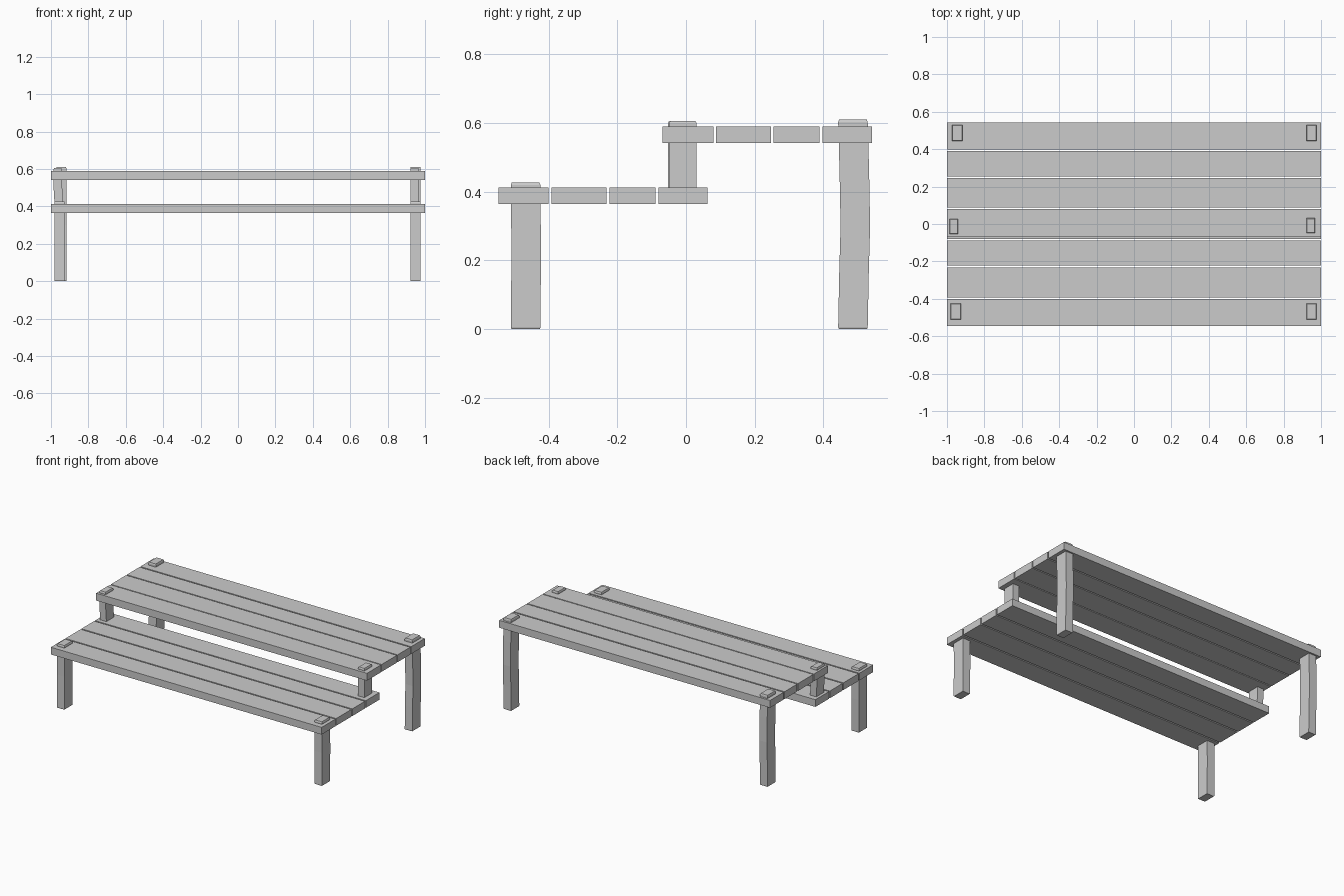
import bpy, bmesh

if "Cube" in bpy.data.objects:
    bpy.data.objects.remove(bpy.data.objects["Cube"])


def make_object(name, bm):
    bmesh.ops.recalc_face_normals(bm, faces=bm.faces)
    mesh = bpy.data.meshes.new(name)
    bm.to_mesh(mesh)
    bm.free()
    obj = bpy.data.objects.new(name, mesh)
    bpy.context.collection.objects.link(obj)
    return obj


def plank(name, y0, y1, z0, z1):
    bm = bmesh.new()
    bmesh.ops.create_cube(bm, size=1)
    for v in bm.verts:
        v.co.x *= 2
        v.co.y = y0 if v.co.y < 0 else y1
        v.co.z = z0 if v.co.z < 0 else z1
    make_object(name, bm)


def post(name, x, y, sx, sy, sections):
    """Slightly crooked timber: sections are (z, x shift, y shift, inset)."""
    bm = bmesh.new()
    rings = []
    for z, dx, dy, inset in sections:
        hx, hy = sx / 2 - inset, sy / 2 - inset
        rings.append([bm.verts.new((x + dx + a * hx, y + dy + b * hy, z))
                      for a, b in ((-1, -1), (1, -1), (1, 1), (-1, 1))])
    for low, high in zip(rings, rings[1:]):
        for i in range(4):
            j = (i + 1) % 4
            bm.faces.new((low[i], low[j], high[j], high[i]))
    bm.faces.new(rings[0][::-1])
    bm.faces.new(rings[-1])
    make_object(name, bm)


# Two stepped decks of four planks each
lower = [(-0.546, -0.401), (-0.392, -0.232), (-0.223, -0.089), (-0.080, 0.063)]
upper = [(-0.068, 0.080), (0.087, 0.247), (0.255, 0.389), (0.398, 0.542)]
for i, (a, b) in enumerate(lower):
    plank(f"lower_plank_{i + 1}", a, b, 0.364, 0.412)
for i, (a, b) in enumerate(upper):
    plank(f"upper_plank_{i + 1}", a, b, 0.541, 0.590)

# Legs and posts poke through the decks with a softened top
for side, name in ((-1, "left"), (1, "right")):
    left = side < 0
    post(f"front_leg_{name}", -0.953 if left else 0.949, -0.467, 0.056, 0.086,
         [(0, 0, 0, 0.002), (0.004, 0, 0, 0), (0.22, 0, 0.002, 0),
          (0.419, 0, 0, 0), (0.427, 0, 0, 0.003)])
    post(f"back_leg_{name}", -0.945 if left else 0.949, 0.486, 0.056, 0.086,
         [(0, 0, 0, 0.002), (0.004, 0, 0, 0), (0.16, 0, 0.003, 0),
          (0.30, 0, 0.007, 0), (0.46, 0, 0.004, 0),
          (0.602, 0, 0, 0), (0.610, 0, 0, 0.003)])
    post(f"middle_post_{name}", -0.963 if left else 0.945, -0.013 if left else -0.009,
         0.046, 0.080,
         [(0.366, 0.008 if left else 0, 0, 0), (0.50, 0, 0, 0),
          (0.598, 0, 0, 0), (0.605, 0, 0, 0.003)])
